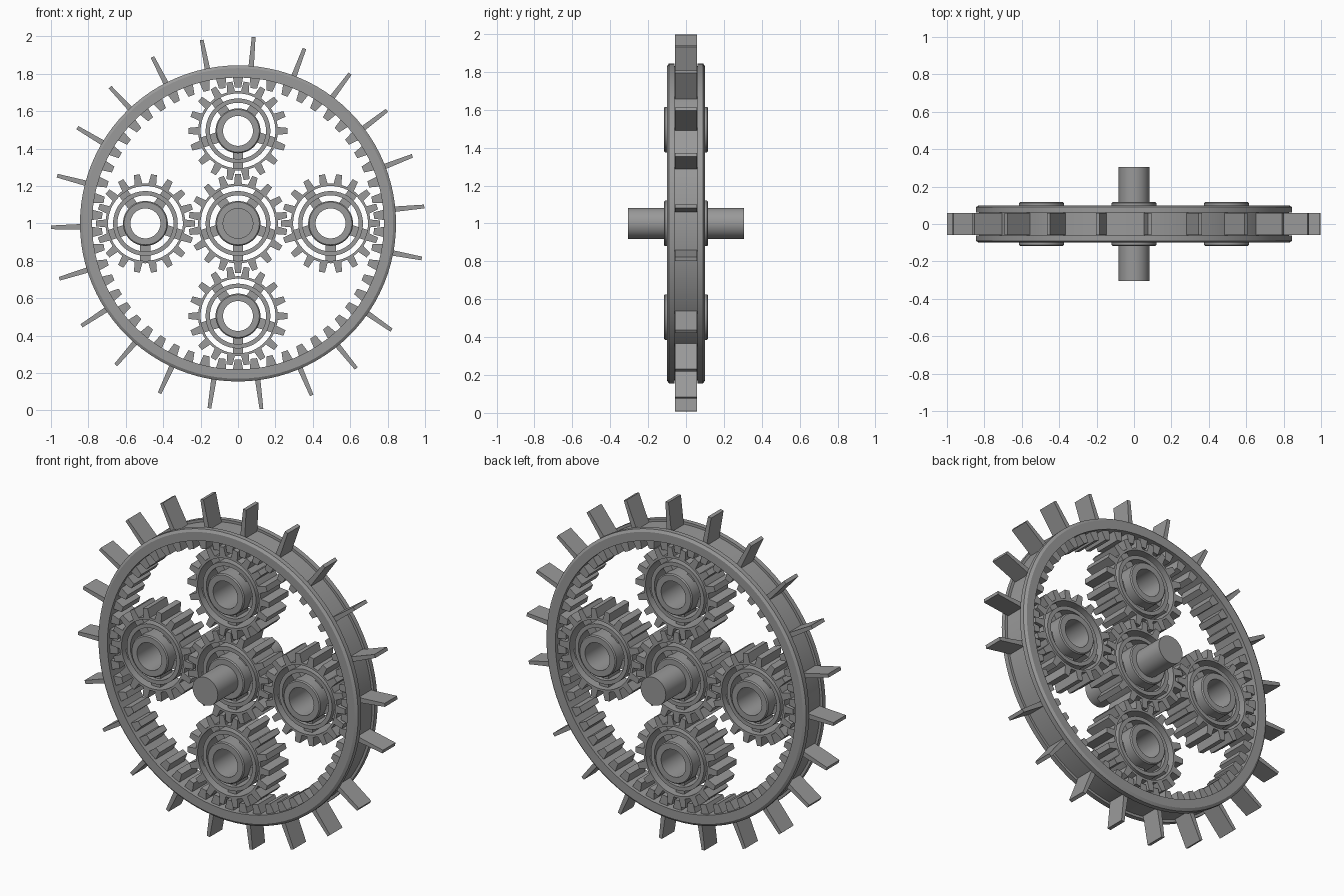
import bpy, bmesh, math
from mathutils import Vector

if "Cube" in bpy.data.objects:
    bpy.data.objects.remove(bpy.data.objects["Cube"])

CENTER = Vector((0, 0, 1))      # axle position
PLANET_DIST = 0.495
grey = bpy.data.materials.new("steel_grey")
grey.diffuse_color = (0.32, 0.32, 0.32, 1)
grey.use_nodes = True
grey.node_tree.nodes["Principled BSDF"].inputs["Base Color"].default_value = grey.diffuse_color


def finish(name, bm, origin):
    bmesh.ops.recalc_face_normals(bm, faces=bm.faces)
    me = bpy.data.meshes.new(name)
    bm.to_mesh(me)
    bm.free()
    me.materials.append(grey)
    ob = bpy.data.objects.new(name, me)
    ob.location = origin
    bpy.context.collection.objects.link(ob)
    bpy.ops.object.select_all(action='DESELECT')
    ob.select_set(True)
    bpy.context.view_layer.objects.active = ob
    bpy.ops.object.shade_smooth_by_angle(angle=math.radians(30))
    return ob


def polar(r, a, y):
    return Vector((r * math.cos(a), y, r * math.sin(a)))


def lathe(name, profile, origin, n=72):
    """Revolve a closed (radius, y) profile about the y axis."""
    bm = bmesh.new()
    rows = [[bm.verts.new(polar(r, 2 * math.pi * i / n, y)) for r, y in profile]
            for i in range(n)]
    m = len(profile)
    for i in range(n):
        a, b = rows[i], rows[(i + 1) % n]
        for j in range(m):
            k = (j + 1) % m
            bm.faces.new((a[j], a[k], b[k], b[j]))
    return finish(name, bm, origin)


def tube(name, r0, r1, h, origin, c=0.0):
    """Ring from r0 to r1 with chamfered outer edges."""
    prof = [(r0, -h), (r1 - c, -h), (r1, -h + c), (r1, h - c), (r1 - c, h), (r0, h)]
    if c == 0:
        prof = [(r0, -h), (r1, -h), (r1, h), (r0, h)]
    return lathe(name, prof, origin)


def toothed(name, teeth, root, tip, half_root, half_tip, other, h, phase, origin):
    """Toothed ring: one side follows the teeth, the other is a plain circle."""
    bm = bmesh.new()
    pitch = 2 * math.pi / teeth
    hr, ht = math.radians(half_root), math.radians(half_tip)
    loop = []
    for i in range(teeth):
        a = phase + i * pitch
        loop += [(root, a - hr), (tip, a - ht), (tip, a + ht), (root, a + hr),
                 (root, a + pitch / 2)]
    cols = [[bm.verts.new(p) for p in (polar(r, a, -h), polar(r, a, h),
                                       polar(other, a, h), polar(other, a, -h))]
            for r, a in loop]
    for i, a in enumerate(cols):
        b = cols[(i + 1) % len(cols)]
        for j in range(4):
            k = (j + 1) % 4
            bm.faces.new((a[j], a[k], b[k], b[j]))
    return finish(name, bm, origin)


def blades(name, angles, r0, r1, w0, w1, h, origin):
    """Radial tapered bars at the given angles."""
    bm = bmesh.new()
    for a in angles:
        u, v = polar(1, a, 0), polar(1, a + math.pi / 2, 0)
        vs = [bm.verts.new(u * r + v * w + Vector((0, y, 0)))
              for y in (-h, h) for r, w in ((r0, -w0), (r1, -w1), (r1, w1), (r0, w0))]
        bm.faces.new(vs[:4])
        bm.faces.new(vs[4:])
        for j in range(4):
            k = (j + 1) % 4
            bm.faces.new((vs[j], vs[k], vs[4 + k], vs[4 + j]))
    return finish(name, bm, origin)


def gear(name, origin, phase):
    # toothed rim, thin middle ring, hub sleeve and five spokes
    toothed(name + "_rim", 18, 0.213, 0.265, 5.6, 3.4, 0.2, 0.09, phase, origin)
    tube(name + "_middle_ring", 0.15, 0.173, 0.08, origin)
    tube(name + "_hub", 0.08, 0.12, 0.117, origin, 0.006)
    spokes = [math.radians(-90 + 72 * i) for i in range(5)]
    blades(name + "_spokes", spokes, 0.115, 0.205, 0.028, 0.028, 0.055, origin)


# outer ring with two flanges and a groove between them
lathe("outer_ring", [(0.78, -0.1), (0.83, -0.1), (0.845, -0.09), (0.845, -0.062),
                     (0.83, -0.062), (0.83, 0.062), (0.845, 0.062), (0.845, 0.09),
                     (0.83, 0.1), (0.78, 0.1)], CENTER, 96)

# inward teeth of the ring
quarter = math.pi / 2
ring_teeth = [quarter + 2 * math.pi * i / 54 for i in range(54)]
blades("ring_teeth", ring_teeth, 0.785, 0.727, 0.028, 0.017, 0.08, CENTER)

# paddles around the outside, sixteen degrees apart with one wider gap
paddles = [math.radians(90 - 124.8 - 16 * i) for i in range(22)]
blades("paddles", paddles, 0.82, 1.0, 0.015, 0.01, 0.058, CENTER)

# central gear and its shaft
gear("sun_gear", CENTER, quarter)
bm = bmesh.new()
for i, y in enumerate((-0.305, 0.305)):
    bm.faces.new([bm.verts.new(polar(0.082, 2 * math.pi * k / 48, y)) for k in range(48)])
bmesh.ops.bridge_loops(bm, edges=bm.edges[:])
finish("shaft", bm, CENTER)

# four planet gears
for i, side in enumerate(("right", "top", "left", "bottom")):
    gear("planet_gear_" + side, CENTER + polar(PLANET_DIST, i * quarter, 0), 0)
